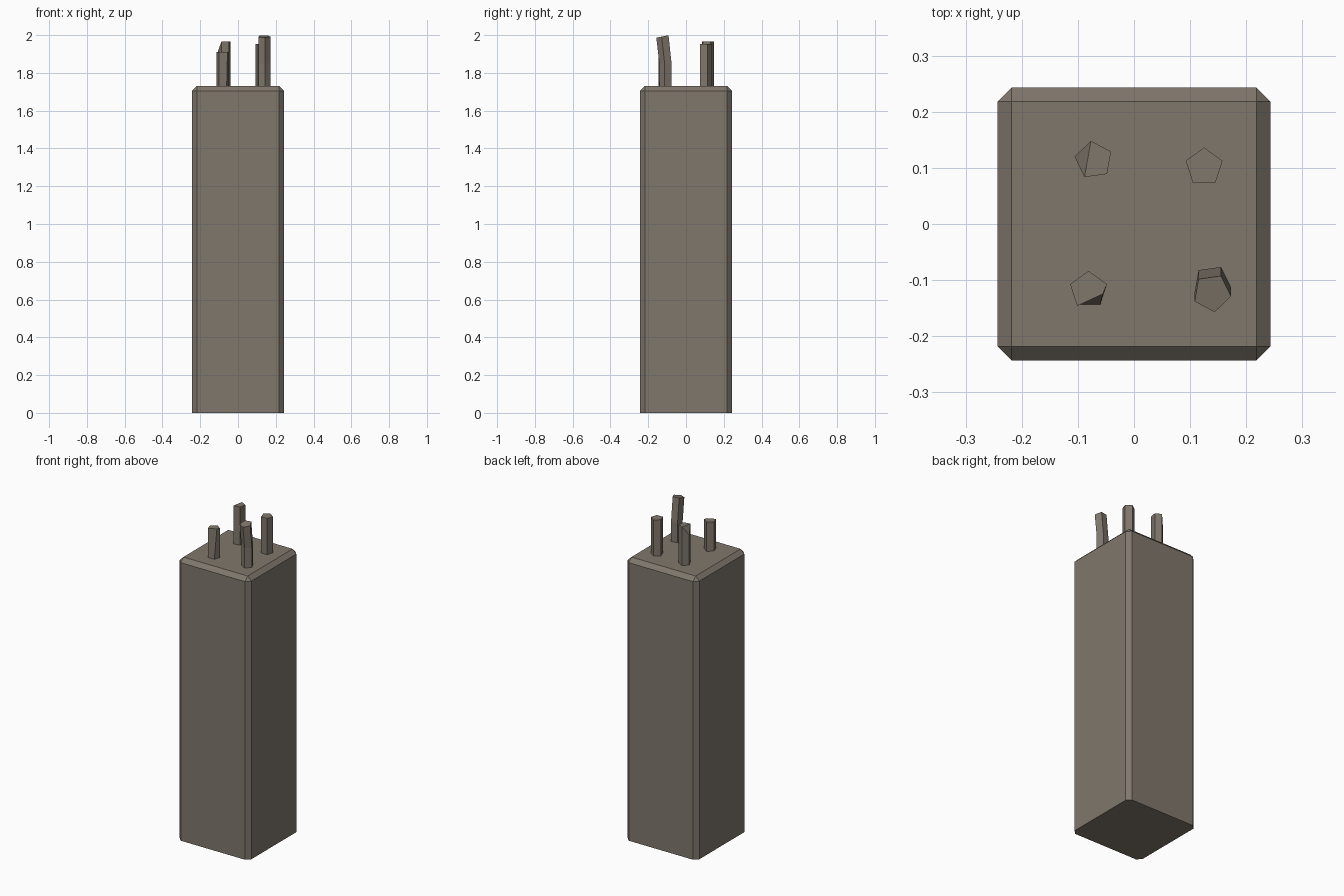
import bpy, bmesh, math
from mathutils import Vector

if "Cube" in bpy.data.objects:
    bpy.data.objects.remove(bpy.data.objects["Cube"])

HALF, TOP, CHAMFER = 0.243, 1.73, 0.025

mat = bpy.data.materials.new("warm grey concrete")
mat.diffuse_color = (0.215, 0.185, 0.15, 1)
mat.use_nodes = True
mat.node_tree.nodes["Principled BSDF"].inputs["Base Color"].default_value = mat.diffuse_color


def add_object(name, bm):
    bmesh.ops.recalc_face_normals(bm, faces=bm.faces)
    mesh = bpy.data.meshes.new(name)
    bm.to_mesh(mesh)
    bm.free()
    mesh.materials.append(mat)
    obj = bpy.data.objects.new(name, mesh)
    bpy.context.collection.objects.link(obj)
    return obj


# Pillar: tall block, chamfered everywhere except around the foot
bm = bmesh.new()
bmesh.ops.create_cube(bm, size=1)
for v in bm.verts:
    v.co = Vector((v.co.x * 2 * HALF, v.co.y * 2 * HALF, (v.co.z + 0.5) * TOP))
edges = [e for e in bm.edges if max(v.co.z for v in e.verts) > 0.1]
bmesh.ops.bevel(bm, geom=edges, offset=CHAMFER, segments=1, affect='EDGES')
add_object("pillar", bm)


def rod(name, x, y, angle, levels, radius=0.0345, nudge=None):
    """Five-sided rod through (dx, dy, z) levels; nudge shifts one top corner."""
    bm = bmesh.new()
    rings = []
    for dx, dy, z in levels:
        ring = []
        for i in range(5):
            a = math.radians(angle + 72 * i)
            ring.append(bm.verts.new((x + dx + radius * math.cos(a),
                                      y + dy + radius * math.sin(a), z)))
        rings.append(ring)
    if nudge:
        index, shift = nudge
        rings[-1][index].co += Vector(shift)
    for low, high in zip(rings, rings[1:]):
        for i in range(5):
            j = (i + 1) % 5
            bm.faces.new((low[i], low[j], high[j], high[i]))
    bm.faces.new(rings[0][::-1])
    top = rings[-1]
    if nudge:
        # chipped corner: split the cap beside the moved corner
        i = nudge[0]
        bm.faces.new((top[i - 1], top[i], top[(i + 1) % 5]))
        bm.faces.new([top[(i + k) % 5] for k in range(1, 5)])
    else:
        bm.faces.new(top)
    return add_object(name, bm), top


BASE = TOP - 0.02
# Reinforcing rods poking out of the top
rod("front_left_rod", -0.081, -0.118, 90, [(0, 0, BASE), (0, 0, 1.91)],
    nudge=(3, (0.005, 0.021, 0)))
rod("back_left_rod", -0.072, 0.114, 98, [(0, 0, BASE), (0, 0, 1.965)],
    nudge=(1, (0, 0, -0.05)))
rod("back_right_rod", 0.125, 0.102, 90, [(0, 0, BASE), (0, 0, 1.952)])

# Front right rod is bent forward, with a tilted end
bent, _ = rod("front_right_rod", 0.139, -0.107, 278,
              [(0, 0, BASE), (0, 0, 1.85), (0, -0.016, 1.993)])
for v in bent.data.vertices:
    if v.co.z > 1.95:
        v.co.z = min(2.0, 1.993 + 0.2 * (v.co.y + 0.123))
